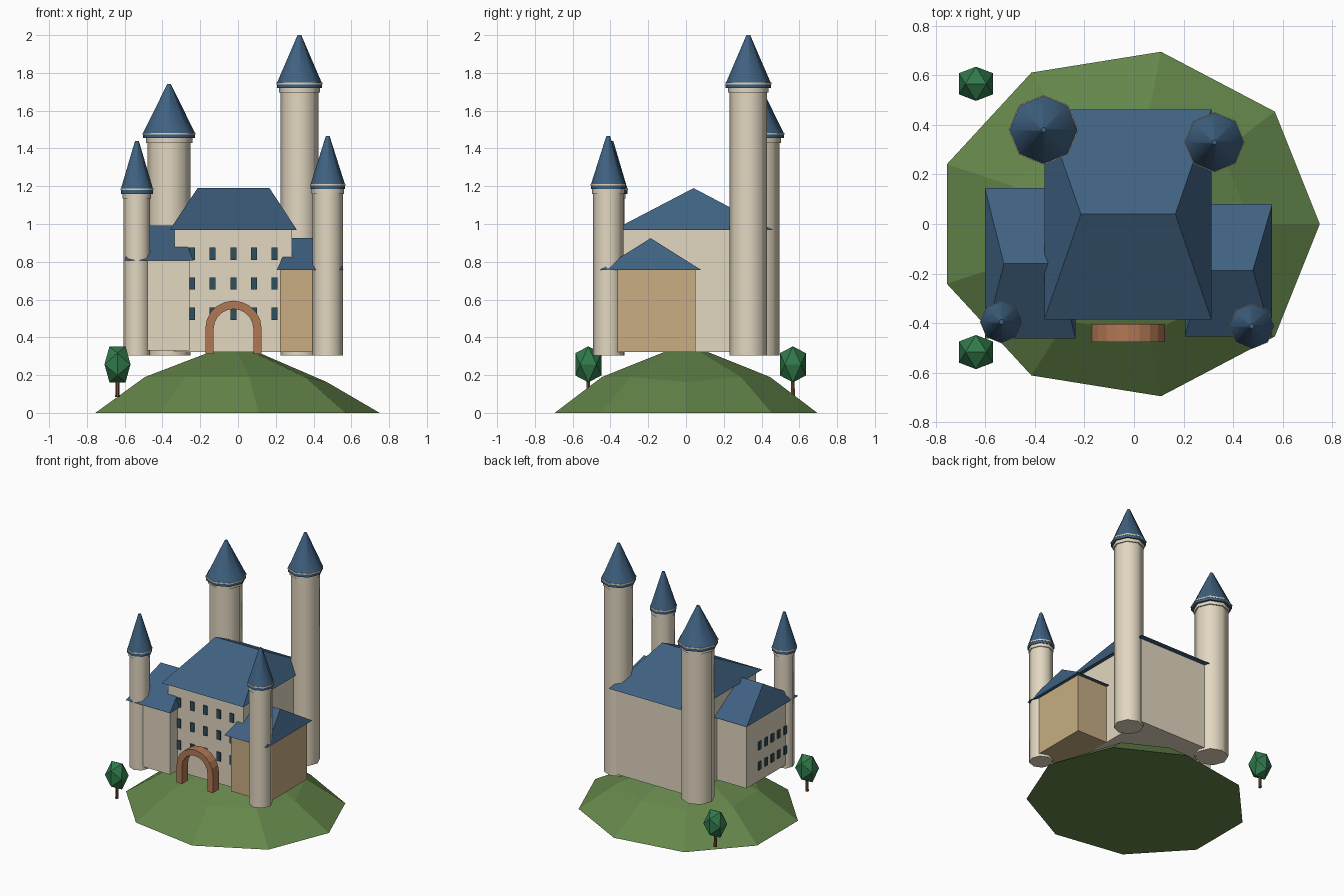
import bpy, bmesh, math
from math import cos, sin, pi, radians

if "Cube" in bpy.data.objects:
    bpy.data.objects.remove(bpy.data.objects["Cube"])


def mat(name, r, g, b):
    m = bpy.data.materials.new(name)
    m.diffuse_color = (r, g, b, 1)
    m.use_nodes = True
    m.node_tree.nodes["Principled BSDF"].inputs["Base Color"].default_value = m.diffuse_color
    return m


STONE = mat("stone", 0.76, 0.68, 0.53)
TAN = mat("tan_stone", 0.58, 0.42, 0.23)
BLUE = mat("roof_blue", 0.05, 0.12, 0.22)
GLASS = mat("window_dark", 0.03, 0.08, 0.11)
BRICK = mat("arch_brick", 0.44, 0.19, 0.09)
GRASS = mat("grass", 0.13, 0.24, 0.07)
LEAF = mat("leaf", 0.03, 0.19, 0.07)
BARK = mat("bark", 0.16, 0.07, 0.03)


def finish(name, bm, mats):
    bmesh.ops.recalc_face_normals(bm, faces=bm.faces)
    me = bpy.data.meshes.new(name)
    bm.to_mesh(me)
    bm.free()
    for m in mats:
        me.materials.append(m)
    ob = bpy.data.objects.new(name, me)
    bpy.context.collection.objects.link(ob)
    return ob


def smooth(ob, angle):
    bpy.ops.object.select_all(action='DESELECT')
    ob.select_set(True)
    bpy.context.view_layer.objects.active = ob
    bpy.ops.object.shade_smooth_by_angle(angle=radians(angle))


def hull(name, points, m):
    bm = bmesh.new()
    for p in points:
        bm.verts.new(p)
    bmesh.ops.convex_hull(bm, input=bm.verts)
    bmesh.ops.dissolve_limit(bm, angle_limit=0.01, verts=bm.verts, edges=bm.edges)
    return finish(name, bm, [m])


def box(name, x, y, z, m):
    return hull(name, [(a, b, c) for a in x for b in y for c in z], m)


def hip_roof(name, x, y, z, ridge_x, ridge_y):
    pts = [(a, b, z[0]) for a in x for b in y]
    pts += [(a, ridge_y, z[1]) for a in ridge_x]
    return hull(name, pts, BLUE)


def stack(name, x, y, parts, n, mats):
    """Stacked frustums: (r_bottom, r_top, z0, z1, material index)"""
    bm = bmesh.new()
    for r0, r1, z0, z1, mi in parts:
        rings = [[bm.verts.new((x + r * cos(2 * pi * i / n), y + r * sin(2 * pi * i / n), z))
                  for i in range(n)] for r, z in ((r0, z0), (r1, z1))]
        faces = [bm.faces.new(rings[0]), bm.faces.new(rings[1])]
        for i in range(n):
            j = (i + 1) % n
            faces.append(bm.faces.new((rings[0][i], rings[0][j], rings[1][j], rings[1][i])))
        for f in faces:
            f.material_index = mi
    return finish(name, bm, mats)


# Hill: nine-sided mound with two slopes
bm = bmesh.new()
rings = []
for s, z in ((1, 0), (0.64, 0.19), (0.157, 0.325)):
    rings.append([bm.verts.new((-0.026 + 0.776 * s * cos(2 * pi * i / 9), 0.706 * s * sin(2 * pi * i / 9),
                                0.163 if (i == 0 and s == 0.64) else z)) for i in range(9)])
bm.faces.new(rings[0])
bm.faces.new(rings[2])
for a, b in zip(rings, rings[1:]):
    for i in range(9):
        j = (i + 1) % 9
        bm.faces.new((a[i], a[j], b[j], b[i]))
finish("hill", bm, [GRASS])

# Main hall and two wings
box("main_hall", (-0.335, 0.285), (-0.345, 0.42), (0.323, 0.97), STONE)
hip_roof("main_roof", (-0.362, 0.312), (-0.385, 0.462), (0.968, 1.19), (-0.214, 0.167), 0.04)
box("left_wing", (-0.58, -0.257), (-0.432, 0.115), (0.33, 0.81), STONE)
hip_roof("left_wing_roof", (-0.602, -0.236), (-0.463, 0.145), (0.806, 0.992), (-0.525, -0.31), -0.16)
box("right_wing", (0.222, 0.535), (-0.40, 0.05), (0.323, 0.76), TAN)
hip_roof("right_wing_roof", (0.205, 0.558), (-0.455, 0.08), (0.757, 0.925), (0.283, 0.48), -0.187)

# Windows on the hall front and the left wing side
for row, z in enumerate((0.525, 0.685, 0.842)):
    for col in range(5):
        x = -0.025 + (col - 2) * 0.109
        box(f"hall_window_{row}_{col}", (x - 0.016, x + 0.016), (-0.353, -0.335),
            (z - 0.033, z + 0.033), GLASS)
for row, z in enumerate((0.445, 0.595)):
    for col in range(5):
        y = -0.185 + (col - 2) * 0.075
        box(f"wing_window_{row}_{col}", (-0.588, -0.57), (y - 0.016, y + 0.016),
            (z - 0.03, z + 0.03), GLASS)

# Round towers: shaft, cornice bands and pointed roof
for name, x, y, r, re, zt, ztip in (
        ("back_left_tower", -0.365, 0.38, 0.114, 0.141, 1.43, 1.74),
        ("back_right_tower", 0.325, 0.33, 0.100, 0.122, 1.695, 2.0),
        ("front_left_tower", -0.535, -0.395, 0.070, 0.087, 1.135, 1.44),
        ("front_right_tower", 0.475, -0.412, 0.080, 0.093, 1.16, 1.465)):
    shaft = stack(name, x, y, [
        (r, r, 0.305, zt, 0),
        (r * 1.08, r * 1.08, zt, zt + 0.024, 0),
        (re * 0.98, re * 0.98, zt + 0.024, zt + 0.044, 1),
        (re, re, zt + 0.044, zt + 0.053, 0),
    ], 8, [STONE, BLUE])
    smooth(shaft, 50)
    roof = stack(name + "_roof", x, y, [(re * 0.97, 0.01, zt + 0.053, ztip, 0)], 8, [BLUE])
    smooth(roof, 50)

# Gate arch in front of the hall
bm = bmesh.new()
N = 10


def arch_line(r):
    return [(-r, 0.312)] + [(-r * cos(pi * i / N), 0.445 + r * sin(pi * i / N))
                            for i in range(N + 1)] + [(r, 0.312)]


sections = []
for (xo, zo), (xi, zi) in zip(arch_line(0.149), arch_line(0.105)):
    sections.append([bm.verts.new((-0.024 + px, py, pz)) for px, py, pz in
                     ((xo, -0.476, zo), (xo, -0.404, zo), (xi, -0.404, zi), (xi, -0.476, zi))])
for a, b in zip(sections, sections[1:]):
    for i in range(4):
        j = (i + 1) % 4
        bm.faces.new((a[i], a[j], b[j], b[i]))
bm.faces.new(sections[0])
bm.faces.new(sections[-1])
finish("gate_arch", bm, [BRICK])

# Trees: stretched icosahedron crowns on thin trunks
T = (1 + 5 ** 0.5) / 2
for name, y in (("front_tree", -0.517), ("back_tree", 0.566)):
    pts = []
    for a in (-1, 1):
        for b in (-T, T):
            for p in ((a, 0, b), (0, b, a), (b, a, 0)):
                pts.append((-0.638 + p[0] * 0.0426, y + p[1] * 0.0426, 0.257 + p[2] * 0.059))
    hull(name + "_crown", pts, LEAF)
    stack(name + "_trunk", -0.638, y, [(0.012, 0.010, 0.085, 0.2, 0)], 6, [BARK])
